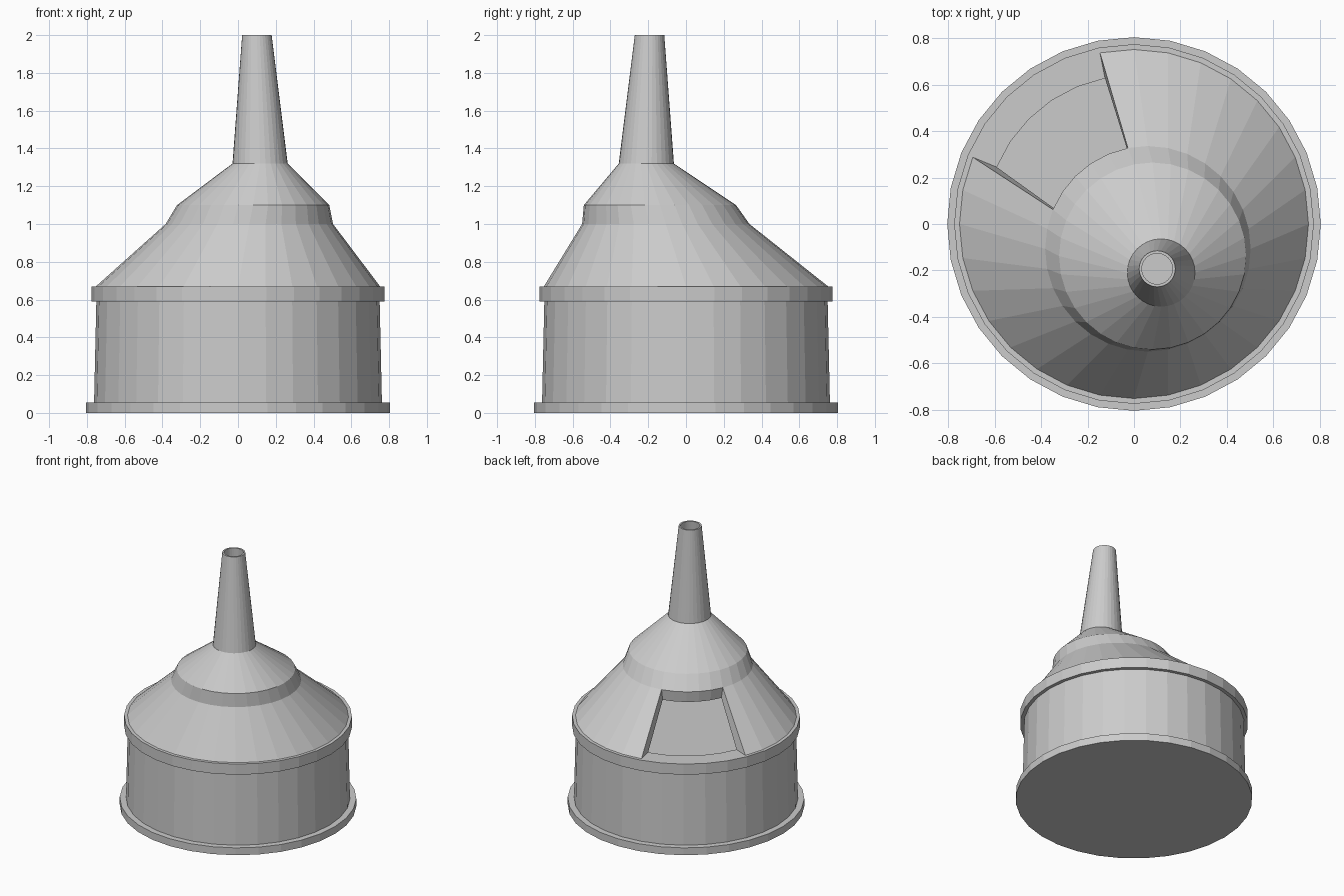
import bpy
import bmesh
from math import sin, cos, pi

if "Cube" in bpy.data.objects:
    bpy.data.objects.remove(bpy.data.objects["Cube"])

SIDES = 32
DOOR = range(1, 6)          # side segments left open at the back left


def ring(bm, x, y, z, r):
    """One loop of vertices; index 0 lies at +y and runs towards -x."""
    return [bm.verts.new((x - r * sin(2 * pi * i / SIDES),
                          y + r * cos(2 * pi * i / SIDES), z))
            for i in range(SIDES)]


def bridge(bm, a, b, skip=()):
    for i in range(SIDES):
        if i not in skip:
            j = (i + 1) % SIDES
            bm.faces.new((a[i], a[j], b[j], b[i]))


def finish(bm, name):
    bmesh.ops.recalc_face_normals(bm, faces=bm.faces[:])
    mesh = bpy.data.meshes.new(name)
    bm.to_mesh(mesh)
    bm.free()
    obj = bpy.data.objects.new(name, mesh)
    bpy.context.collection.objects.link(obj)
    return obj


def drum(name, profile):
    """Closed stack of rings (radius, z) around the centre."""
    bm = bmesh.new()
    rings = [ring(bm, 0, 0, z, r) for r, z in profile]
    for a, b in zip(rings, rings[1:]):
        bridge(bm, a, b)
    bm.faces.new(rings[0])
    bm.faces.new(rings[-1])
    return finish(bm, name)


# Base plate, round wall, rim band and the sunken chamber floor
drum("drum_body", [(0.805, 0), (0.805, 0.055), (0.762, 0.055), (0.75, 0.59),
                   (0.775, 0.59), (0.775, 0.67), (0.64, 0.67), (0.64, 0.645)])

# Off-centre hollow roof and chimney: rings as x, y, z, radius
outer = [(0, 0, 0.67, 0.752), (0.06, -0.107, 1.0, 0.443),
         (0.08, -0.138, 1.1, 0.403), (0.117, -0.21, 1.32, 0.146),
         (0.10, -0.193, 2.0, 0.078)]
inner = [(0, 0, 0.67, 0.64), (0.055, -0.10, 0.92, 0.425),
         (0.08, -0.138, 1.03, 0.36), (0.117, -0.21, 1.26, 0.125),
         (0.10, -0.193, 2.0, 0.066)]
bm = bmesh.new()
out = [ring(bm, *p) for p in outer]
inn = [ring(bm, *p) for p in inner]
for shell in (out, inn):
    for k in range(4):
        bridge(bm, shell[k], shell[k + 1], DOOR if k == 0 else ())
bridge(bm, out[-1], inn[-1])                       # chimney lip

# Cut edges around the opening: lintel and two jambs
closed = [i for i in range(SIDES) if i not in DOOR]
bridge(bm, out[1], inn[1], closed)
for i in (DOOR.start, DOOR.stop):
    bm.faces.new((out[0][i], out[1][i], inn[1][i], inn[0][i]))
finish(bm, "roof_and_chimney")
